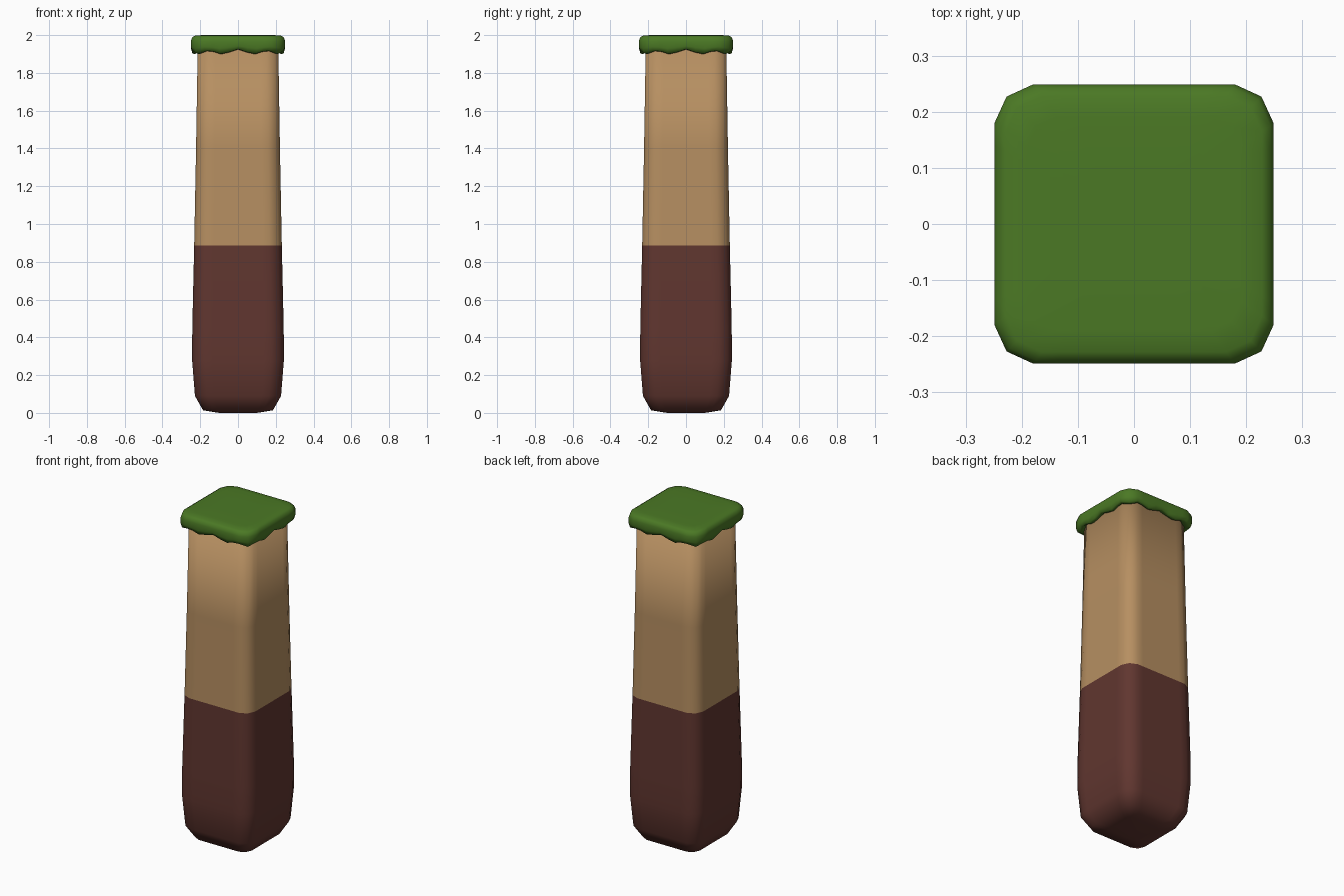
import bpy, bmesh

if "Cube" in bpy.data.objects:
    bpy.data.objects.remove(bpy.data.objects["Cube"])


def material(name, rgb):
    m = bpy.data.materials.new(name)
    m.diffuse_color = (*rgb, 1)
    m.use_nodes = True
    m.node_tree.nodes["Principled BSDF"].inputs["Base Color"].default_value = m.diffuse_color
    return m


tan = material("tan", (0.47, 0.275, 0.12))
brown = material("dark brown", (0.118, 0.037, 0.029))
green = material("leaf green", (0.070, 0.190, 0.018))

# One side of a unit rounded square: (position along side, distance out)
SIDE = [(-0.912, 0.912), (-0.72, 1), (-0.56, 1), (-0.4, 1), (-0.2, 1),
        (0, 1), (0.2, 1), (0.4, 1), (0.56, 1), (0.72, 1)]
# Droop of the cap's lower edge at those points (0 high, 1 low)
DROOP = [1.0, 0.35, 0.5, 1.0, 0.6, 0.0, 0.6, 1.0, 0.5, 0.35]


def unit_ring():
    pts = []
    for k in range(4):
        for (u, d), w in zip(SIDE, DROOP):
            x, y = u, -d
            for _ in range(k):
                x, y = -y, x
            pts.append((x, y, w))
    return pts


def loft(name, rings, mats, split=None):
    """rings: (half width, z, droop depth) from bottom to top"""
    bm = bmesh.new()
    loops = [[bm.verts.new((x * h, y * h, z - w * dz)) for x, y, w in unit_ring()]
             for h, z, dz in rings]
    n = len(loops[0])
    for a, b in zip(loops, loops[1:]):
        for i in range(n):
            j = (i + 1) % n
            bm.faces.new((a[i], a[j], b[j], b[i]))
    bm.faces.new(loops[0][::-1])
    bm.faces.new(loops[-1])
    for f in bm.faces:
        f.smooth = True
        if split is not None and f.calc_center_median().z > split:
            f.material_index = 1
    me = bpy.data.meshes.new(name)
    bm.to_mesh(me)
    bm.free()
    for m in mats:
        me.materials.append(m)
    ob = bpy.data.objects.new(name, me)
    bpy.context.collection.objects.link(ob)
    return ob


# Tapered post, dark below and tan above
loft("post", [(0.10, 0.0, 0), (0.185, 0.014, 0), (0.228, 0.09, 0),
              (0.243, 0.28, 0), (0.242, 0.45, 0), (0.232, 0.885, 0),
              (0.222, 1.4, 0), (0.213, 1.95, 0)], [brown, tan], 0.885)

# Mossy cap with a drooping rounded rim
loft("moss_cap", [(0.205, 1.935, 0.018), (0.228, 1.924, 0.025),
                  (0.242, 1.927, 0.023), (0.249, 1.942, 0.012),
                  (0.249, 1.968, 0), (0.243, 1.988, 0), (0.228, 1.997, 0),
                  (0.19, 2.0, 0), (0.08, 2.0, 0)], [green])
